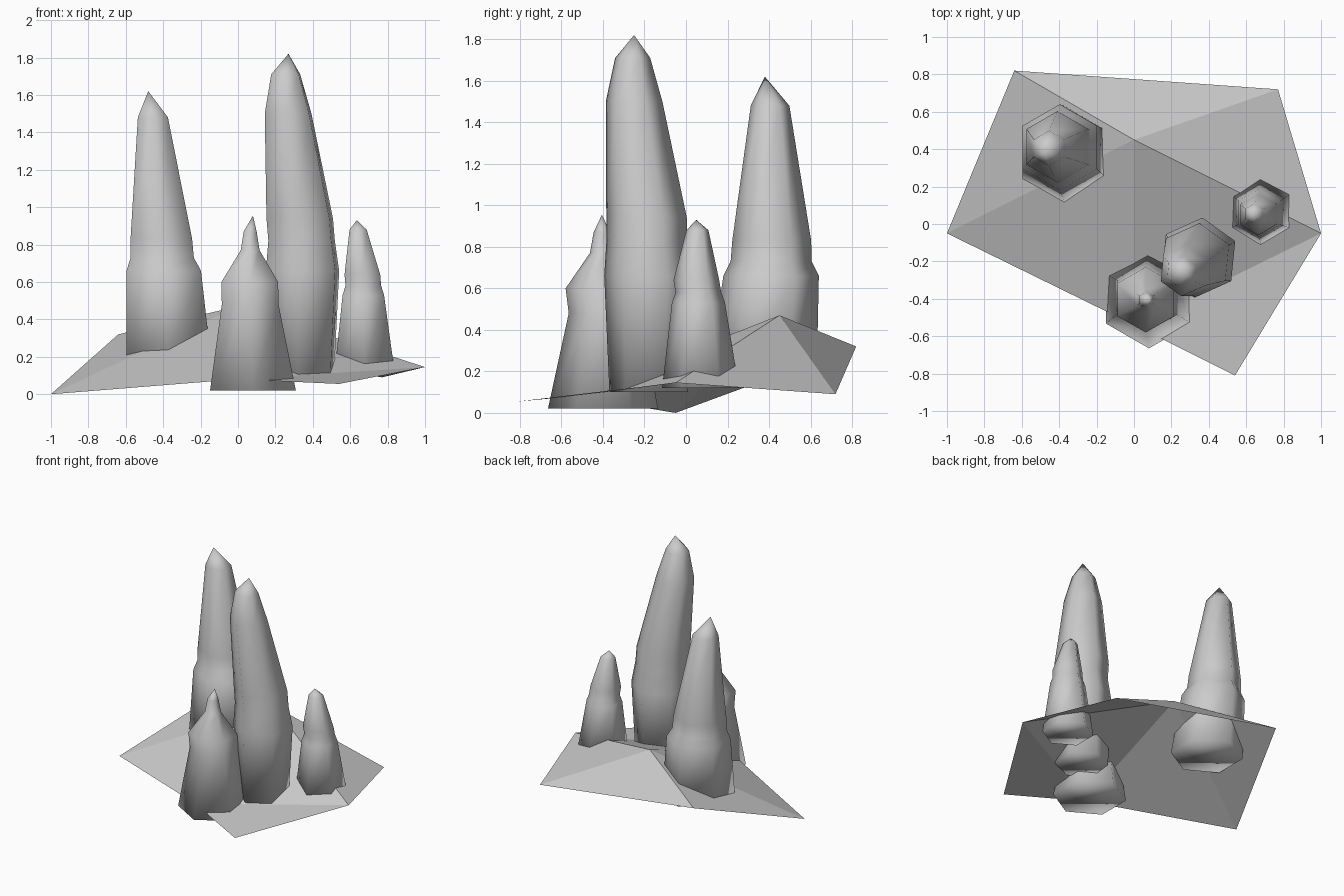
import bpy, bmesh
from math import cos, sin, pi

cube = bpy.data.objects.get("Cube")
if cube:
    bpy.data.objects.remove(cube, do_unlink=True)

stone = bpy.data.materials.new("pale grey stone")
stone.use_nodes = True
GREY = (0.6, 0.6, 0.6, 1)
stone.diffuse_color = GREY
stone.node_tree.nodes["Principled BSDF"].inputs["Base Color"].default_value = GREY


def finish(name, bm, smooth):
    for f in bm.faces:
        f.smooth = smooth
    mesh = bpy.data.meshes.new(name)
    bm.to_mesh(mesh)
    bm.free()
    mesh.materials.append(stone)
    obj = bpy.data.objects.new(name, mesh)
    bpy.context.collection.objects.link(obj)
    return obj


def spire(name, rings, tip, turn=pi / 6, sides=6):
    """Leaning six-sided spire; each ring is (z, centre x, centre y, radius)."""
    bm = bmesh.new()
    loops = []
    for z, cx, cy, r in rings:
        angles = [turn + 2 * pi * k / sides for k in range(sides)]
        loops.append([bm.verts.new((cx + r * cos(a), cy + r * sin(a), z)) for a in angles])
    top = bm.verts.new(tip)
    bm.faces.new(loops[0][::-1])
    for k in range(sides):
        n = (k + 1) % sides
        for low, high in zip(loops, loops[1:]):
            bm.faces.new((low[k], low[n], high[n], high[k]))
        bm.faces.new((loops[-1][k], loops[-1][n], top))
    return finish(name, bm, True)


# Faceted ground sheet: fan around the peak plus one front flap
bm = bmesh.new()
peak = bm.verts.new((0, 0.45, 0.47))
left, back_left, back_right, right, front = [bm.verts.new(p) for p in (
    (-1, -0.05, 0), (-0.64, 0.82, 0.32), (0.77, 0.72, 0.09),
    (1, -0.05, 0.145), (0, -0.54, 0.08))]
flap = bm.verts.new((0.54, -0.81, 0.055))
rim = [left, front, right, back_right, back_left]
for a, b in zip(rim, rim[1:] + rim[:1]):
    bm.faces.new((peak, a, b))
bm.faces.new((front, flap, right))
finish("ground_sheet", bm, False)

# Rock spires
spire("tall_spire", [
    (0.10, 0.34, -0.18, 0.19), (0.66, 0.345, -0.18, 0.215),
    (0.82, 0.34, -0.19, 0.195), (0.94, 0.33, -0.19, 0.195),
    (1.50, 0.268, -0.25, 0.137), (1.71, 0.255, -0.257, 0.085)],
    (0.27, -0.25, 1.82), turn=pi / 6 - 0.1)
spire("back_spire", [
    (0.19, -0.37, 0.37, 0.26), (0.66, -0.397, 0.41, 0.23),
    (0.73, -0.405, 0.41, 0.195), (0.83, -0.41, 0.413, 0.19),
    (1.48, -0.455, 0.405, 0.093)],
    (-0.48, 0.38, 1.62))
spire("front_spire", [
    (0.02, 0.08, -0.4, 0.265), (0.48, 0.065, -0.39, 0.175),
    (0.60, 0.063, -0.405, 0.175), (0.77, 0.065, -0.405, 0.058),
    (0.87, 0.065, -0.405, 0.04)],
    (0.08, -0.405, 0.955))
spire("small_spire", [
    (0.12, 0.677, 0.07, 0.185), (0.53, 0.67, 0.06, 0.128),
    (0.58, 0.67, 0.06, 0.11), (0.64, 0.665, 0.05, 0.11),
    (0.88, 0.642, 0.055, 0.053)],
    (0.635, 0.05, 0.93))
